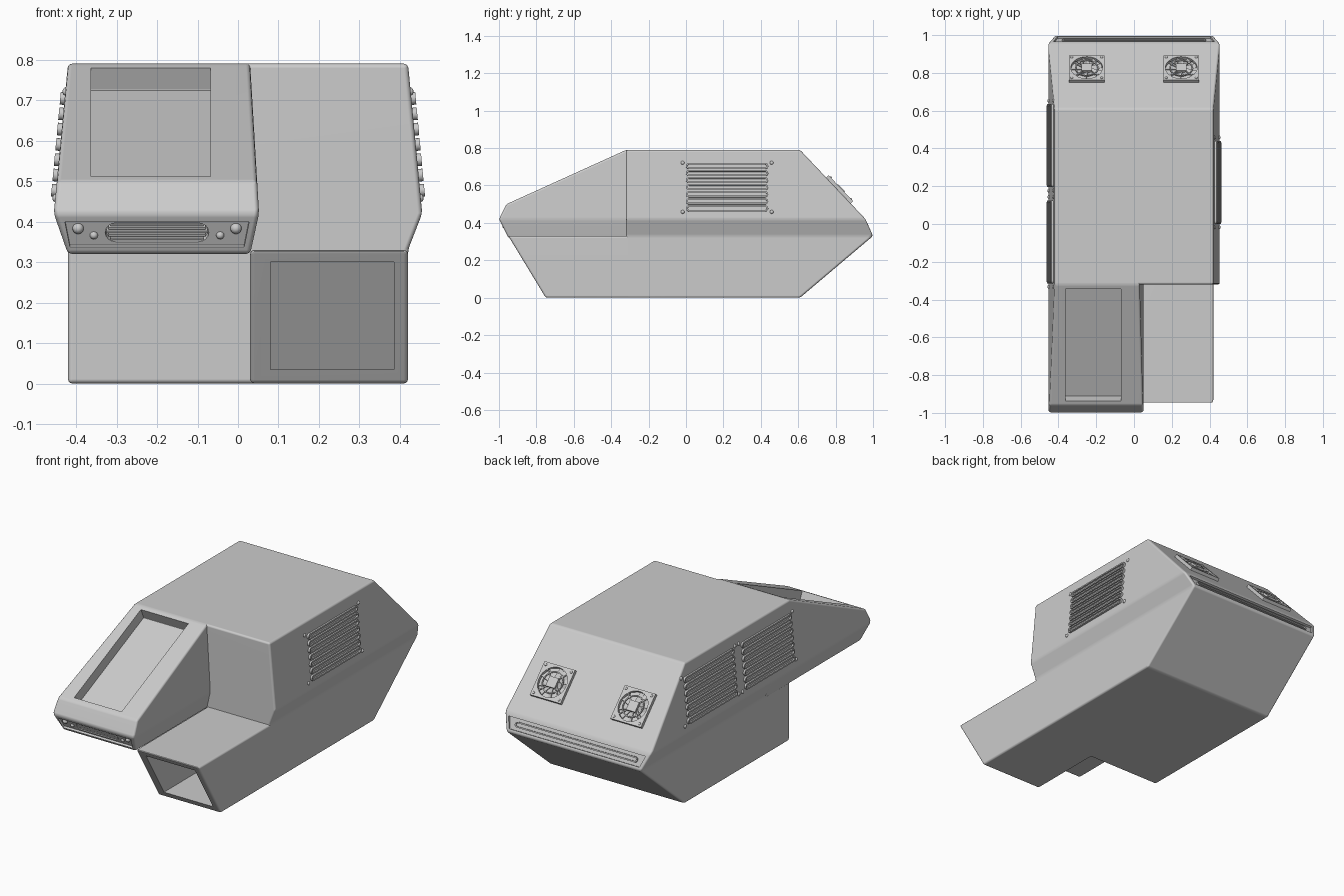
import bpy, bmesh
from math import radians, pi, cos, sin
from mathutils import Matrix, Vector

if "Cube" in bpy.data.objects:
    bpy.data.objects.remove(bpy.data.objects["Cube"])


def lerp_table(table):
    def f(z):
        for (za, xa), (zb, xb) in zip(table, table[1:]):
            if z <= zb:
                return xa + (xb - xa) * (z - za) / (zb - za)
        return table[-1][1]
    return f


def finish(name, bm, mat=None, smooth=True):
    bmesh.ops.recalc_face_normals(bm, faces=bm.faces)
    if mat:
        bm.transform(mat)
    me = bpy.data.meshes.new(name)
    bm.to_mesh(me)
    bm.free()
    ob = bpy.data.objects.new(name, me)
    bpy.context.collection.objects.link(ob)
    if smooth:
        shade(ob)
    return ob


def activate(ob):
    bpy.ops.object.select_all(action='DESELECT')
    ob.select_set(True)
    bpy.context.view_layer.objects.active = ob


def shade(ob):
    activate(ob)
    bpy.ops.object.shade_smooth_by_angle(angle=radians(35))


def block(name, outline, x0, x1, levels):
    """Side outline (y, z) stretched between two x(z) curves, end caps split at levels."""
    bm = bmesh.new()
    a = [bm.verts.new((x0(z), y, z)) for y, z in outline]
    b = [bm.verts.new((x1(z), y, z)) for y, z in outline]
    n = len(outline)
    for i in range(n):
        j = (i + 1) % n
        bm.faces.new((a[i], a[j], b[j], b[i]))
    for lo, hi in zip(levels, levels[1:]):
        idx = [i for i, p in enumerate(outline) if lo - 1e-4 <= p[1] <= hi + 1e-4]
        for side in (a, b):
            bm.faces.new([side[i] for i in idx])
    return finish(name, bm, smooth=False)


def bevel(ob, width=0.011):
    activate(ob)
    m = ob.modifiers.new("bevel", 'BEVEL')
    m.width, m.segments = width, 3
    m.limit_method, m.angle_limit = 'ANGLE', radians(15)
    bpy.ops.object.modifier_apply(modifier=m.name)


def cut(ob, cutter):
    activate(ob)
    m = ob.modifiers.new("cut", 'BOOLEAN')
    m.operation, m.solver, m.object = 'DIFFERENCE', 'EXACT', cutter
    bpy.ops.object.modifier_apply(modifier=m.name)
    bpy.data.objects.remove(cutter, do_unlink=True)


def frame(origin, x, y):
    """Matrix of a surface: local x across, y up the surface, z outward."""
    x, y = Vector(x).normalized(), Vector(y).normalized()
    m = Matrix((x, y, x.cross(y))).transposed().to_4x4()
    return Matrix.Translation(origin) @ m


def prism(name, pts, z0, z1, mat, rim=0, sink=0):
    """Extruded outline; a rim leaves a raised border round a sunken middle."""
    bm = bmesh.new()
    lo = [bm.verts.new((x, y, z0)) for x, y in pts]
    hi = [bm.verts.new((x, y, z1)) for x, y in pts]
    n = len(pts)
    for i in range(n):
        j = (i + 1) % n
        bm.faces.new((lo[i], lo[j], hi[j], hi[i]))
    bm.faces.new(lo[::-1])
    top = bm.faces.new(hi)
    if rim:
        bm.normal_update()
        bmesh.ops.inset_region(bm, faces=[top], thickness=rim)
        ring = bmesh.ops.extrude_face_region(bm, geom=[top])
        bmesh.ops.translate(bm, vec=(0, 0, -sink),
                            verts=[v for v in ring['geom'] if isinstance(v, bmesh.types.BMVert)])
        if top.is_valid:
            bm.faces.remove(top)
    return finish(name, bm, mat)


def rect(w, h, wt=None, cx=0, cy=0):
    wt = w if wt is None else wt
    return [(cx - w / 2, cy - h / 2), (cx + w / 2, cy - h / 2),
            (cx + wt / 2, cy + h / 2), (cx - wt / 2, cy + h / 2)]


def stadium(w, h, seg=8):
    r, c = h / 2, w / 2 - h / 2
    right = [(c + r * cos(t), r * sin(t)) for t in (-pi / 2 + pi * i / seg for i in range(seg + 1))]
    return right + [(-x, -y) for x, y in right]


def circle(r, seg=32):
    return [(r * cos(2 * pi * i / seg), r * sin(2 * pi * i / seg)) for i in range(seg)]


def dome(name, r, mat, x, y, flat=0.7):
    bm = bmesh.new()
    bmesh.ops.create_uvsphere(bm, u_segments=16, v_segments=8, radius=r)
    return finish(name, bm, mat @ Matrix.Translation((x, y, 0)) @ Matrix.Diagonal((1, 1, flat, 1)))


def move(x, y, z=0):
    return Matrix.Translation((x, y, z))


# Hull parts: main body, raised cab on the left, low intake on the right
half = lerp_table([(0, .42), (.33, .42), (.42, .455), (.79, .42)])
neg = lambda z: -half(z)
body = block("main_body", [(-.32, 0), (.61, 0), (1, .33), (.96, .42), (.61, .79),
                           (-.32, .79), (-.32, .42), (-.32, .33)], neg, half, [0, .33, .42, .79])
cab = block("cab", [(-.95, .32), (-1, .42), (-.96, .5), (-.32, .79), (-.1, .79), (-.1, .42), (-.1, .32)],
            neg, lerp_table([(.32, .03), (.42, .052), (.79, .03)]), [.32, .42, .79])
intake = block("intake_hull", [(-.75, 0), (-.95, .33), (-.1, .33), (-.1, 0)],
               lambda z: .03, lambda z: .42, [0, .33])
for part in (body, cab, intake):
    bevel(part)

# Intake opening
cut(intake, block("intake_cutter", [(-1.2, .035), (-.371, .035), (-.532, .3), (-1.2, .3)],
                  lambda z: .08, lambda z: .385, [.035, .3]))

# Windscreen recess
slope = frame((-.215, -.64, .645), (1, 0, 0), (0, .64, .29))
cut(cab, prism("window_cutter", rect(.295, .65), -.06, .1, slope))

# Nose panel with lamps and grille
nose = frame((-.2, -.974, .368), (1, 0, 0), (0, -.05, .1))
cut(cab, prism("nose_cutter", rect(.43, .07, .455), -.012, .1, nose))
cut(cab, prism("grille_cutter", stadium(.256, .052), -.03, .1, nose))
for i in range(5):
    y = (i - 2) * .0095
    prism("grille_bar", rect(.25 - abs(i - 2) * .01, .005, cy=y), -.03, -.014, nose)
for s in (-1, 1):
    dome("outer_lamp", .014, nose @ move(0, 0, -.012), s * .195, .011, 1)
    dome("inner_lamp", .010, nose @ move(0, 0, -.012), s * .156, -.008, 1)

# Rear light strip
tail = frame((0, .98, .375), (-1, 0, 0), (0, -.04, .09))
cut(body, prism("tail_cutter", rect(.81, .062, .85), -.012, .1, tail))
prism("tail_strip", stadium(.76, .03), -.02, -.003, tail, .007, .008)

for part in (body, cab, intake):
    shade(part)
    part.modifiers.new("weighted_normals", 'WEIGHTED_NORMAL').keep_sharp = True


# Side vents: stacked rounded slats with corner screws
def vent(side, yc):
    m = frame((side * half(.59), yc, .59), (0, side, 0), (-side * .035, 0, .37))
    for i in range(7):
        prism("vent_slat", stadium(.44, .031), -.005, .011, m @ move(0, (i - 3) * .038), .008, .009)
    for sx in (-1, 1):
        for sy in (-1, 1):
            dome("vent_screw", .01, m, sx * .238, sy * .132)


vent(1, .22)
vent(-1, .415)
vent(-1, -.095)

# Rear cooling fans
for x in (-.25, .25):
    m = frame((x, .815, .573), (-1, 0, 0), (0, -.35, .37))
    plate = prism("fan_frame", rect(.19, .19), -.01, .018, m)
    cut(plate, prism("fan_cutter", circle(.084), -.004, .1, m))
    shade(plate)
    prism("fan_hub", rect(.056, .056), -.006, .022, m)
    guard = prism("fan_guard", circle(.062), .012, .018, m)
    cut(guard, prism("guard_cutter", circle(.056), -.1, .1, m))
    for i in range(9):
        turn = Matrix.Rotation(2 * pi * i / 9, 4, 'Z')
        prism("fan_blade", rect(.056, .024, cx=.054), -.002, .002,
              m @ turn @ move(0, 0, .006) @ Matrix.Rotation(radians(28), 4, 'X'))
    for i in range(4):
        turn = Matrix.Rotation(pi / 4 + pi / 2 * i, 4, 'Z')
        prism("fan_arm", rect(.066, .006, cx=.06), .012, .018, m @ turn)
        dome("fan_screw", .007, m @ turn @ move(0, 0, .018), .112, 0)
